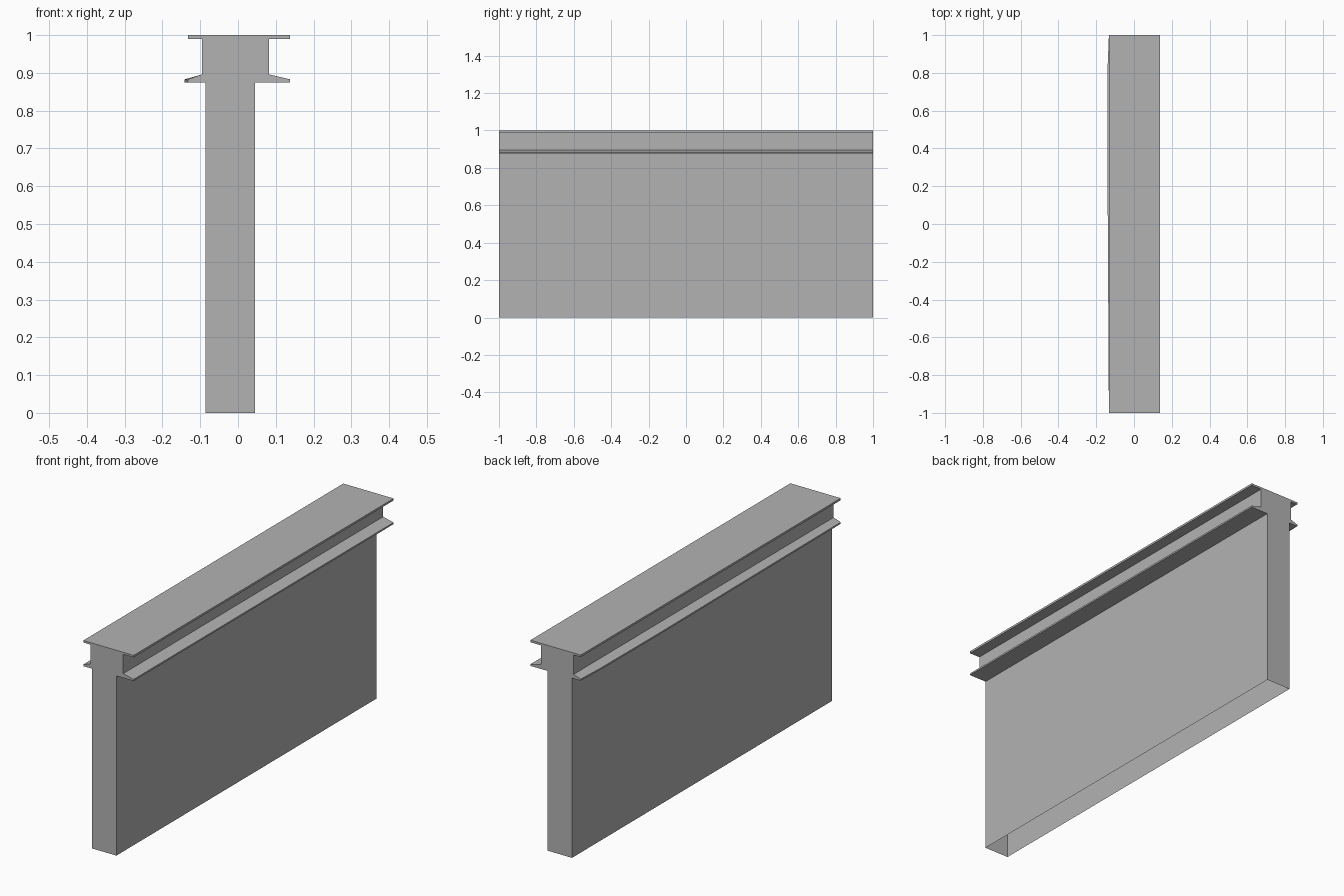
import bpy
import bmesh

cube = bpy.data.objects.get("Cube")
if cube:
    bpy.data.objects.remove(cube, do_unlink=True)

# Plain grey used for the whole wall
grey = bpy.data.materials.new("plain_grey")
grey.use_nodes = True
colour = (0.45, 0.45, 0.45, 1)
grey.diffuse_color = colour
grey.node_tree.nodes["Principled BSDF"].inputs["Base Color"].default_value = colour

# Cross-section: wall, lower ledge, neck and thin cap, from foot to foot
profile = [
    (0.045, 0), (0.045, 0.875), (0.138, 0.875), (0.138, 0.883),
    (0.082, 0.896), (0.082, 0.99), (0.138, 0.99), (0.138, 1),
    (-0.133, 1), (-0.133, 0.99), (-0.095, 0.99), (-0.095, 0.896),
    (-0.133, 0.883), (-0.133, 0.875), (-0.086, 0.875), (-0.086, 0),
]
LEDGE_TIP = (12, 13)

# Stations along the wall, with the slight outward bow of the right ledge
stations = [(-1, 0), (0.4, 0.008), (0.85, 0.006), (1, 0)]

bm = bmesh.new()
rings = []
for y, bow in stations:
    rings.append([bm.verts.new((x - (bow if i in LEDGE_TIP else 0), y, z))
                  for i, (x, z) in enumerate(profile)])

# Long sides; the underside of the wall stays open
for a, b in zip(rings, rings[1:]):
    for i in range(len(profile) - 1):
        bm.faces.new((a[i], b[i], b[i + 1], a[i + 1]))

# End caps
bm.faces.new(rings[0])
bm.faces.new(rings[-1][::-1])
bmesh.ops.recalc_face_normals(bm, faces=bm.faces)
bmesh.ops.dissolve_limit(bm, angle_limit=0.001, verts=bm.verts, edges=bm.edges)

mesh = bpy.data.meshes.new("capped_wall")
bm.to_mesh(mesh)
bm.free()
mesh.materials.append(grey)
wall = bpy.data.objects.new("capped_wall", mesh)
bpy.context.collection.objects.link(wall)
